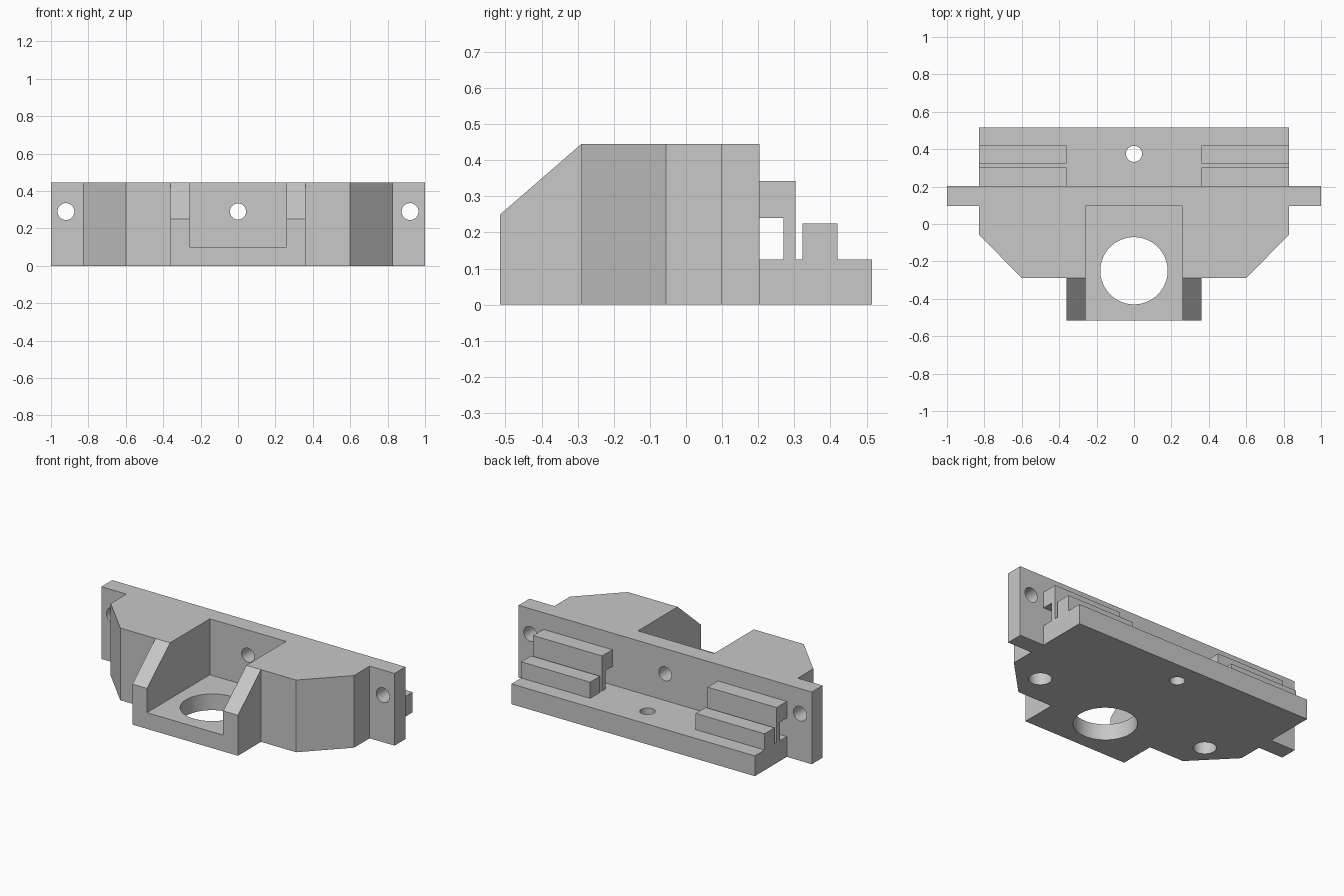
import bpy
import bmesh
from math import radians
from mathutils import Matrix, Vector

cube = bpy.data.objects.get("Cube")
if cube:
    bpy.data.objects.remove(cube, do_unlink=True)

HEIGHT = 0.445
PLATE = 0.125

grey = bpy.data.materials.new("plain grey")
grey.use_nodes = True
grey.diffuse_color = (0.58, 0.58, 0.58, 1)
grey.node_tree.nodes["Principled BSDF"].inputs["Base Color"].default_value = grey.diffuse_color


def finish(bm, name):
    bmesh.ops.recalc_face_normals(bm, faces=bm.faces)
    mesh = bpy.data.meshes.new(name)
    bm.to_mesh(mesh)
    bm.free()
    mesh.materials.append(grey)
    obj = bpy.data.objects.new(name, mesh)
    bpy.context.collection.objects.link(obj)
    return obj


def prism(name, points, axis, start, end):
    """Extrude a profile: (x, y) points along z, or (y, z) points along x."""
    place = (lambda a, b: (a, b, start)) if axis == "z" else (lambda a, b: (start, a, b))
    bm = bmesh.new()
    face = bm.faces.new([bm.verts.new(place(*p)) for p in points])
    step = Vector((0, 0, end - start)) if axis == "z" else Vector((end - start, 0, 0))
    new = bmesh.ops.extrude_face_region(bm, geom=[face])["geom"]
    bmesh.ops.translate(bm, vec=step, verts=[v for v in new if isinstance(v, bmesh.types.BMVert)])
    return finish(bm, name)


def box(name, x0, x1, y0, y1, z0, z1):
    return prism(name, [(x0, y0), (x1, y0), (x1, y1), (x0, y1)], "z", z0, z1)


def rod(name, centre, radius, length, axis):
    bm = bmesh.new()
    turn = Matrix.Rotation(radians(90), 4, "X") if axis == "y" else Matrix()
    bmesh.ops.create_cone(bm, cap_ends=True, segments=48, radius1=radius, radius2=radius,
                          depth=length, matrix=Matrix.Translation(centre) @ turn)
    return finish(bm, name)


def cut(target, cutter):
    cutter.hide_render = True
    mod = target.modifiers.new("cut", "BOOLEAN")
    mod.operation = "DIFFERENCE"
    mod.solver = "EXACT"
    mod.object = cutter
    bpy.context.view_layer.objects.active = target
    bpy.ops.object.modifier_apply(modifier=mod.name)
    bpy.data.objects.remove(cutter, do_unlink=True)


# Body: mirrored plan outline with nose, chamfers, flanges and rear plate
half = [(0.36, -0.515), (0.36, -0.29), (0.6, -0.29), (0.83, -0.055), (0.83, 0.097),
        (1, 0.097), (1, 0.203), (0.83, 0.203), (0.83, 0.515)]
outline = half + [(-x, y) for x, y in reversed(half)]
body = prism("carriage_body", outline, "z", 0, HEIGHT)

# Space above the rear plate, front pocket and sloped nose
cut(body, box("rear_space", -1.2, 1.2, 0.203, 0.7, PLATE, 0.7))
cut(body, box("pocket", -0.26, 0.26, -0.7, 0.097, 0.1, 0.7))
cut(body, prism("nose_slope", [(-0.6, 0.176), (-0.2, 0.523), (-0.6, 0.523)], "x", -0.5, 0.5))

# Nozzle opening and bolt holes
cut(body, rod("large_hole", (0, -0.25, 0.1), 0.18, 0.5, "z"))
cut(body, rod("plate_hole", (0, 0.375, 0.1), 0.043, 0.5, "z"))
cut(body, rod("wall_hole", (0, 0.15, 0.29), 0.043, 0.2, "y"))
for side in (-1, 1):
    cut(body, rod("flange_hole", (side * 0.92, 0.15, 0.29), 0.045, 0.3, "y"))
    cut(body, rod("underside_hole", (side * 0.6, -0.1, 0.1), 0.065, 0.4, "z"))

bpy.ops.object.select_all(action="DESELECT")
body.select_set(True)
bpy.context.view_layer.objects.active = body
bpy.ops.object.shade_smooth_by_angle(angle=radians(30))

# Belt clamps: a hooked bar on the wall and a plain bar behind it
hook = [(0.203, 0.24), (0.27, 0.24), (0.27, PLATE), (0.303, PLATE), (0.303, 0.342), (0.203, 0.342)]
for side, label in ((1, "left"), (-1, "right")):
    ends = sorted((side * 0.36, side * 0.83))
    prism(label + "_clamp_hook", hook, "x", *ends)
    box(label + "_clamp_bar", *ends, 0.323, 0.42, PLATE, 0.225)
